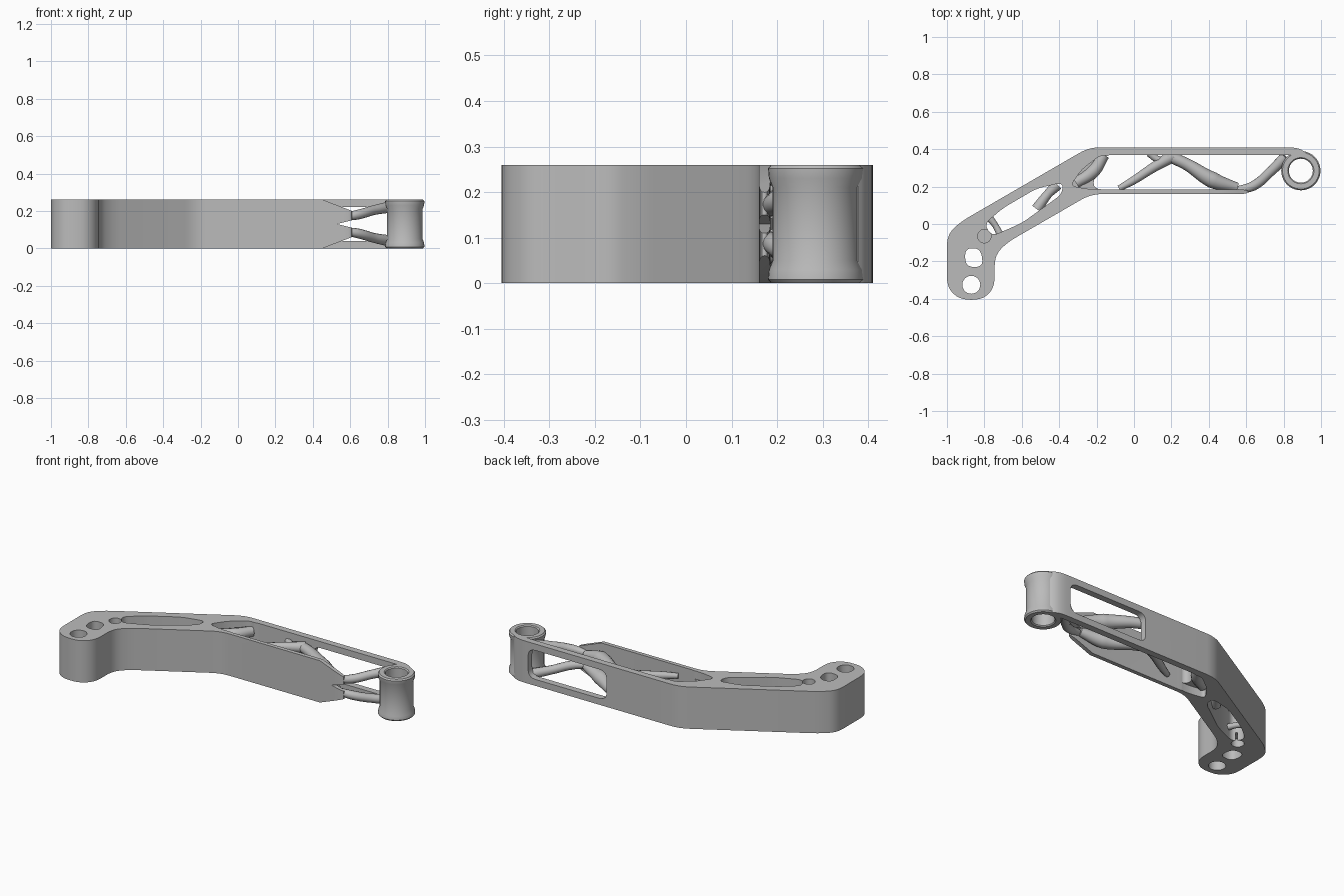
import bpy, bmesh, math
from mathutils import Vector, Matrix

cube = bpy.data.objects.get("Cube")
if cube:
    bpy.data.objects.remove(cube, do_unlink=True)

H = 0.26
MID = H / 2
metal = bpy.data.materials.new("light grey metal")
metal.use_nodes = True
GREY = (0.5, 0.5, 0.5, 1)
metal.diffuse_color = GREY
metal.node_tree.nodes["Principled BSDF"].inputs["Base Color"].default_value = GREY


def add(name, bm):
    bmesh.ops.recalc_face_normals(bm, faces=bm.faces)
    mesh = bpy.data.meshes.new(name)
    bm.to_mesh(mesh)
    bm.free()
    mesh.materials.append(metal)
    ob = bpy.data.objects.new(name, mesh)
    bpy.context.collection.objects.link(ob)
    return ob


def smooth(ob, angle=35):
    bpy.ops.object.select_all(action='DESELECT')
    ob.select_set(True)
    bpy.context.view_layer.objects.active = ob
    bpy.ops.object.shade_smooth_by_angle(angle=math.radians(angle))


def rounded(points, r, steps=5):
    """Round every corner of a closed outline."""
    pts = [Vector(p) for p in points]
    out = []
    for i, p in enumerate(pts):
        a, b = pts[i - 1] - p, pts[(i + 1) % len(pts)] - p
        s = p + a.normalized() * min(r, a.length * 0.45)
        e = p + b.normalized() * min(r, b.length * 0.45)
        for k in range(steps + 1):
            t = k / steps
            out.append(s * (1 - t) ** 2 + p * 2 * t * (1 - t) + e * t * t)
    return out


def prism(name, points, lo, hi, upright=False):
    """Extrude an outline along z, or along y when upright."""
    bm = bmesh.new()
    place = (lambda p: (p[0], lo, p[1])) if upright else (lambda p: (p[0], p[1], lo))
    face = bm.faces.new([bm.verts.new(place(p)) for p in points])
    ext = bmesh.ops.extrude_face_region(bm, geom=[face])
    verts = [g for g in ext["geom"] if isinstance(g, bmesh.types.BMVert)]
    bmesh.ops.translate(bm, verts=verts, vec=(0, hi - lo, 0) if upright else (0, 0, hi - lo))
    return add(name, bm)


def cut(target, cutter):
    mod = target.modifiers.new("cut", 'BOOLEAN')
    mod.operation = 'DIFFERENCE'
    mod.solver = 'EXACT'
    mod.object = cutter
    bpy.context.view_layer.objects.active = target
    bpy.ops.object.modifier_apply(modifier=mod.name)
    bpy.data.objects.remove(cutter, do_unlink=True)


def circle(x, y, r, n=32):
    return [(x + r * math.cos(i * math.tau / n), y + r * math.sin(i * math.tau / n)) for i in range(n)]


def strut(name, path, radii):
    """Organic tapered rod with its twin mirrored about mid height."""
    for side in ("upper", "lower"):
        cu = bpy.data.curves.new(name, 'CURVE')
        cu.dimensions = '3D'
        cu.bevel_depth = 1
        cu.bevel_resolution = 4
        cu.use_fill_caps = True
        sp = cu.splines.new('BEZIER')
        sp.bezier_points.add(len(path) - 1)
        for bp, (x, y, z), r in zip(sp.bezier_points, path, radii):
            bp.co = (x, y, z if side == "upper" else H - z)
            bp.handle_left_type = bp.handle_right_type = 'AUTO'
            bp.radius = r
        tmp = bpy.data.objects.new("tmp", cu)
        bpy.context.collection.objects.link(tmp)
        deps = bpy.context.evaluated_depsgraph_get()
        mesh = bpy.data.meshes.new_from_object(tmp.evaluated_get(deps))
        bpy.data.objects.remove(tmp, do_unlink=True)
        mesh.materials.clear()
        mesh.materials.append(metal)
        ob = bpy.data.objects.new(f"{side}_{name}", mesh)
        bpy.context.collection.objects.link(ob)
        smooth(ob, 60)


# Bent arm: outer edge, truss opening, front wall, then the foot
outline = [(-1, -0.34), (-1, -0.06), (-0.93, 0.01), (-0.24, 0.41), (0.88, 0.41),
           (0.94, 0.365), (0.79, 0.37), (-0.17, 0.37), (-0.23, 0.185), (0.61, 0.185),
           (0.61, 0.16), (-0.23, 0.16), (-0.68, -0.1), (-0.745, -0.17), (-0.745, -0.34),
           (-0.81, -0.405), (-0.93, -0.405)]
arm = prism("bent_arm", rounded(outline, 0.06), 0, H)

# Openings through the lower leg
slot = [(-0.8, 0.0), (-0.7, 0.085), (-0.52, 0.19), (-0.38, 0.222), (-0.385, 0.16), (-0.6, 0.005), (-0.76, -0.065)]
square = [(-0.905, -0.13), (-0.82, -0.13), (-0.805, -0.23), (-0.9, -0.23)]
for shape in (rounded(slot, 0.04), rounded(square, 0.045), circle(-0.87, -0.325, 0.048)):
    cut(arm, prism("cutter", shape, -0.1, H + 0.1))

# Shallow recesses in both faces at the bend and beside the slot
bend = rounded([(-0.34, 0.205), (-0.28, 0.29), (-0.18, 0.368), (-0.1, 0.36), (-0.16, 0.187), (-0.25, 0.187)], 0.03)
for lo, hi in ((-0.1, 0.05), (H - 0.05, H + 0.1)):
    cut(arm, prism("cutter", bend, lo, hi))
    cut(arm, prism("cutter", circle(-0.8, -0.065, 0.036), lo, hi))

# Window in the back wall
window = rounded([(0.26, 0.04), (0.8, 0.04), (0.8, H - 0.04), (0.26, H - 0.04)], 0.05)
cut(arm, prism("cutter", window, 0.3, 0.5, True))

# Forked end of the front wall
notch = [(0.53, MID), (0.75, MID + 0.055), (0.75, MID - 0.055)]
cut(arm, prism("cutter", notch, 0.1, 0.25, True))
for s in (1, -1):
    trim = [(0.45, MID + s * 0.131), (0.7, MID + s * 0.035), (0.7, MID + s * 0.2), (0.45, MID + s * 0.2)]
    cut(arm, prism("cutter", trim, 0.1, 0.25, True))
smooth(arm)

# Pivot sleeve with flared lips
bm = bmesh.new()
profile = [(0.064, 0.006), (0.07, 0), (0.098, 0), (0.105, 0.008), (0.103, 0.03), (0.095, 0.05)]
profile += [(r, H - z) for r, z in reversed(profile)]
ring = [bm.verts.new((r, 0, z)) for r, z in profile]
edges = [bm.edges.new((ring[i - 1], ring[i])) for i in range(len(ring))]
bmesh.ops.spin(bm, geom=ring + edges, cent=(0, 0, 0), axis=(0, 0, 1), angle=math.tau, steps=40, use_duplicate=False)
bmesh.ops.remove_doubles(bm, verts=bm.verts, dist=0.0005)
bmesh.ops.transform(bm, matrix=Matrix.Translation((0.892, 0.285, 0)), verts=bm.verts)
smooth(add("pivot_sleeve", bm))

# Web of rods between the walls
strut("fork_rod", [(0.55, 0.18, 0.165), (0.64, 0.205, 0.18), (0.73, 0.28, 0.205), (0.81, 0.36, 0.22)],
      [0.02, 0.026, 0.026, 0.03])
strut("outer_diagonal", [(0.18, 0.365, 0.2), (0.28, 0.32, 0.2), (0.42, 0.235, 0.19), (0.55, 0.195, 0.165)],
      [0.03, 0.032, 0.044, 0.026])
strut("inner_diagonal", [(0.21, 0.365, 0.2), (0.1, 0.3, 0.2), (0.0, 0.235, 0.2), (-0.08, 0.19, 0.2)],
      [0.034, 0.026, 0.022, 0.016])
strut("short_brace", [(0.08, 0.38, 0.2), (0.13, 0.345, 0.2), (0.2, 0.345, 0.2)], [0.02, 0.018, 0.02])
strut("bend_brace", [(-0.16, 0.37, 0.2), (-0.22, 0.28, 0.2), (-0.31, 0.22, 0.2)], [0.03, 0.036, 0.03])
strut("slot_brace", [(-0.77, 0.03, 0.19), (-0.74, -0.01, 0.19), (-0.71, -0.07, 0.19)], [0.02, 0.016, 0.02])
strut("slot_end_brace", [(-0.41, 0.21, 0.18), (-0.46, 0.16, 0.18), (-0.52, 0.08, 0.18)], [0.03, 0.024, 0.03])
